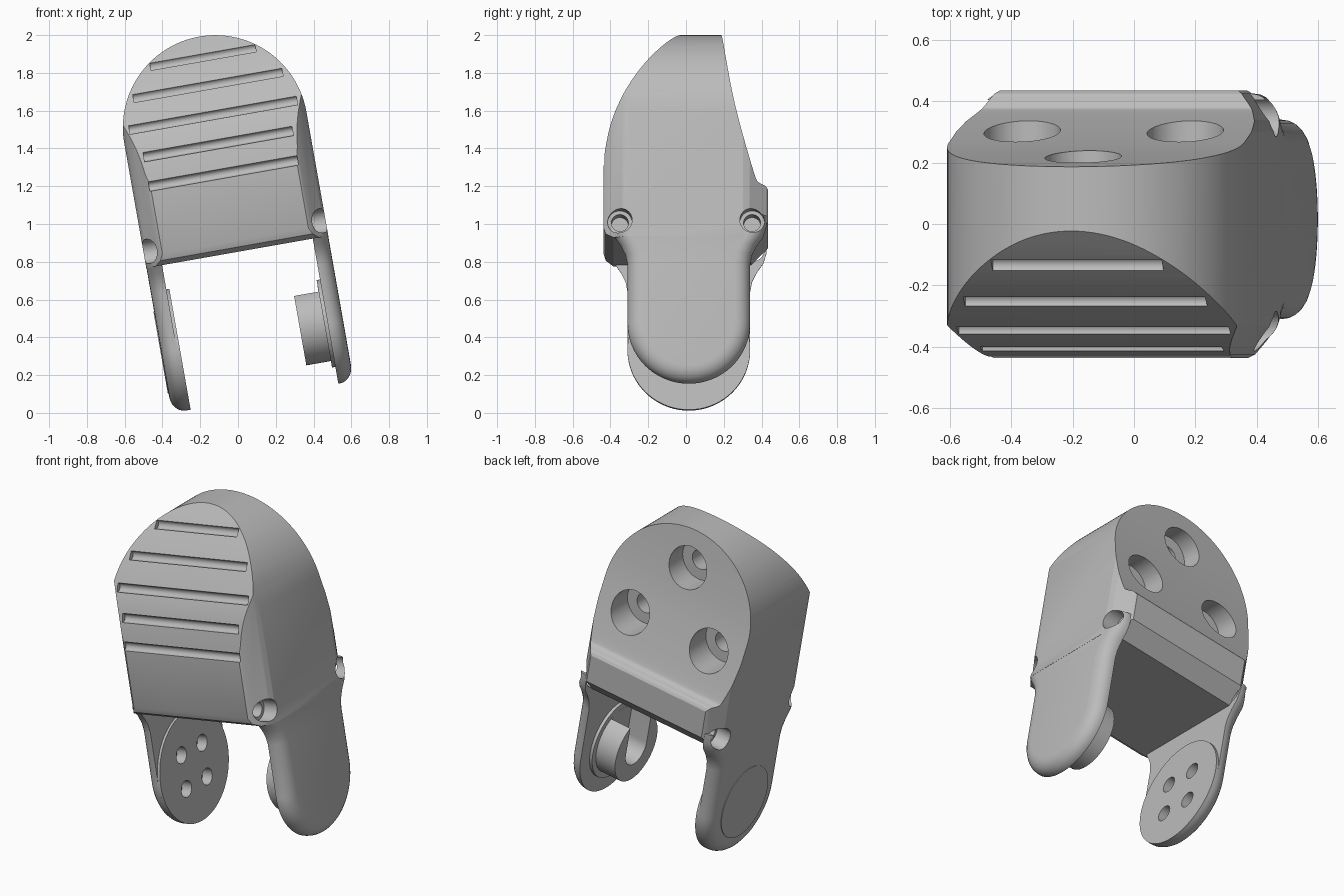
import bpy, bmesh, math
from mathutils import Matrix, Vector

cube = bpy.data.objects.get("Cube")
if cube:
    bpy.data.objects.remove(cube, do_unlink=True)

# Shared dimensions, in the untilted frame
LEFT, RIGHT, MID = -0.345, 0.634, 0.144
ARM_Y, ARM_W, ARM_R = 0.015, 0.385, 0.325
TILT = Matrix.Rotation(math.radians(-10), 4, 'Y')

grey = bpy.data.materials.new("matte grey")
grey.use_nodes = True
grey.diffuse_color = (0.5, 0.5, 0.5, 1)
grey.node_tree.nodes["Principled BSDF"].inputs["Base Color"].default_value = (0.5, 0.5, 0.5, 1)


def make(name, bm):
    bmesh.ops.recalc_face_normals(bm, faces=bm.faces)
    mesh = bpy.data.meshes.new(name)
    bm.to_mesh(mesh)
    bm.free()
    obj = bpy.data.objects.new(name, mesh)
    bpy.context.collection.objects.link(obj)
    mesh.materials.append(grey)
    return obj


def loft(name, rings):
    """Skin a list of equal-length point rings and cap both ends."""
    bm = bmesh.new()
    loops = [[bm.verts.new(p) for p in ring] for ring in rings]
    n = len(loops[0])
    for a, b in zip(loops, loops[1:]):
        for i in range(n):
            j = (i + 1) % n
            bm.faces.new((a[i], a[j], b[j], b[i]))
    bm.faces.new(loops[0])
    bm.faces.new(loops[-1][::-1])
    return make(name, bm)


def prism(name, pts, axis, lo, hi):
    def place(p, d):
        q = list(p)
        q.insert("xyz".index(axis), d)
        return q
    return loft(name, [[place(p, d) for p in pts] for d in (lo, hi)])


def circle(cx, cy, r, n=48):
    return [(cx + r * math.cos(2 * math.pi * i / n),
             cy + r * math.sin(2 * math.pi * i / n)) for i in range(n)]


def combine(target, other, operation):
    mod = target.modifiers.new("shape", 'BOOLEAN')
    mod.operation, mod.object, mod.solver = operation, other, 'EXACT'
    graph = bpy.context.evaluated_depsgraph_get()
    mesh = bpy.data.meshes.new_from_object(target.evaluated_get(graph))
    target.modifiers.clear()
    target.data = mesh
    bpy.data.objects.remove(other, do_unlink=True)


def cut_hole(target, axis, c, r, lo, hi):
    combine(target, prism("cutter", circle(c[0], c[1], r, 40), axis, lo, hi), 'DIFFERENCE')


def smooth_curve(pts, steps=5):
    """Catmull-Rom curve through the points."""
    ext = [pts[0]] + pts + [pts[-1]]
    out = []
    for a, b, c, d in zip(ext, ext[1:], ext[2:], ext[3:]):
        a, b, c, d = map(Vector, (a, b, c, d))
        for k in range(steps):
            t = k / steps
            out.append(tuple(b + 0.5 * t * (c - a + t * (2 * a - 5 * b + 4 * c - d
                                                       + t * (3 * (b - c) + d - a)))))
    return out + [pts[-1]]


# Body: arch outline crossed with the side profile and the chamfered section
arch_r = (RIGHT - LEFT) / 2
arch = [(MID + arch_r * math.cos(math.pi * i / 64), 1.508 + arch_r * math.sin(math.pi * i / 64))
        for i in range(65)] + [(LEFT, 0.5), (RIGHT, 0.5)]
front = smooth_curve([(-0.437, 1.26), (-0.405, 1.43), (-0.35, 1.57), (-0.25, 1.74),
                      (-0.13, 1.89), (-0.01, 2.01)])
back = smooth_curve([(0.185, 2.01), (0.212, 1.81), (0.25, 1.59), (0.302, 1.38),
                     (0.365, 1.17), (0.388, 1.135), (0.42, 1.122), (0.435, 1.1)])
under = [(0.435, 0.93), (0.345, 0.84), (-0.385, 0.84), (-0.425, 0.865), (-0.437, 0.9)]
corner = [(0, 0.3), (0.012, 0.335), (0.08, 0.425), (0.097, 0.437)]
section = ([(LEFT + d, -y) for d, y in corner] + [(RIGHT - d, -y) for d, y in corner[::-1]]
           + [(RIGHT - d, y) for d, y in corner] + [(LEFT + d, y) for d, y in corner[::-1]])
body = prism("body", arch, 'y', -0.6, 0.6)
combine(body, prism("cutter", front + back + under, 'x', -1, 1), 'INTERSECT')
combine(body, prism("cutter", section, 'z', 0, 2.5), 'INTERSECT')

# Arms: round-ended plates with a soft outer edge, flaring into the body


def arm_outline(inset):
    r = ARM_R - inset
    half = [(r * math.sin(a), ARM_W - r * math.cos(a))
            for a in [math.pi / 2 * i / 24 for i in range(25)]]
    half += [(r, 0.7), (r + 0.01, 0.75), (r + 0.035, 0.8), (r + 0.07, 0.85),
             (r + 0.085, 0.9), (r + 0.085, 0.96)]
    return ([(ARM_Y + y, w) for y, w in half]
            + [(ARM_Y - y, w) for y, w in half[:0:-1]])


def arm(name, inner, outer):
    side = 1 if outer > inner else -1
    rings = [[(inner, y, w) for y, w in arm_outline(0)]]
    for i in range(7):
        a = math.pi / 2 * i / 6
        u = outer - side * 0.075 * (1 - math.sin(a))
        rings.append([(u, y, w) for y, w in arm_outline(0.085 * (1 - math.cos(a)))])
    return loft(name, rings)


combine(body, arm("cutter", -0.26, LEFT + 0.001), 'UNION')
combine(body, arm("cutter", 0.55, RIGHT - 0.001), 'UNION')

# Grip grooves across the curved front
for w, y in ((1.262, -0.437), (1.42, -0.408), (1.575, -0.348), (1.735, -0.253), (1.885, -0.134)):
    reach = 0.4 if w < 1.5 else 0.97 * math.sqrt(arch_r ** 2 - (w - 1.508) ** 2) - 0.02
    cut_hole(body, 'x', (y, w), 0.026, MID - reach, MID + reach)

# Counterbored screw holes in the back and in the four side corners
for u, w, floor in ((MID, 1.77, 0.09), (MID - 0.27, 1.385, 0.15), (MID + 0.27, 1.385, 0.15)):
    cut_hole(body, 'y', (u, w), 0.125, floor, 0.6)
    cut_hole(body, 'y', (u, w), 0.06, floor - 0.12, floor + 0.05)
for y in (-0.35, 0.35):
    for wall, s in ((LEFT, 1), (RIGHT, -1)):
        for r, depth in ((0.065, 0.09), (0.045, 0.18)):
            cut_hole(body, 'x', (y, 0.925), r, *sorted((wall - s * 0.1, wall + s * depth)))

# Left-hand pivot disc with four blind holes
pivot_disc = prism("pivot_disc", circle(ARM_Y, ARM_W, ARM_R, 72), 'x', -0.262, -0.244)
for dy in (-0.1, 0.1):
    for dw in (-0.1, 0.1):
        for part in (pivot_disc, body):
            cut_hole(part, 'x', (ARM_Y + dy, ARM_W + dw), 0.048, -0.31, -0.2)
cover_disc = prism("cover_disc", circle(ARM_Y, ARM_W, 0.22, 64), 'x', LEFT - 0.003, LEFT + 0.01)

# Hooked pivot boss: a cylinder with a slot open at the top, on a thin base plate
boss = prism("pivot_boss", circle(ARM_Y, ARM_W, 0.2, 64), 'x', 0.4, 0.555)
slot = [(ARM_Y + 0.1 * math.cos(a), ARM_W + 0.1 * math.sin(a))
        for a in [math.pi + math.pi * i / 24 for i in range(25)]]
slot += [(ARM_Y + 0.1, 0.8), (ARM_Y - 0.1, 0.8)]
combine(boss, prism("cutter", slot, 'x', 0.3, 0.531), 'DIFFERENCE')
boss_plate = prism("boss_plate", circle(ARM_Y, ARM_W, 0.235, 64), 'x', 0.532, 0.555)

# Tilt every part and smooth it
for obj in (body, pivot_disc, cover_disc, boss, boss_plate):
    obj.data.transform(TILT)
    bpy.ops.object.select_all(action='DESELECT')
    obj.select_set(True)
    bpy.context.view_layer.objects.active = obj
    bpy.ops.object.shade_smooth_by_angle(angle=math.radians(28))
